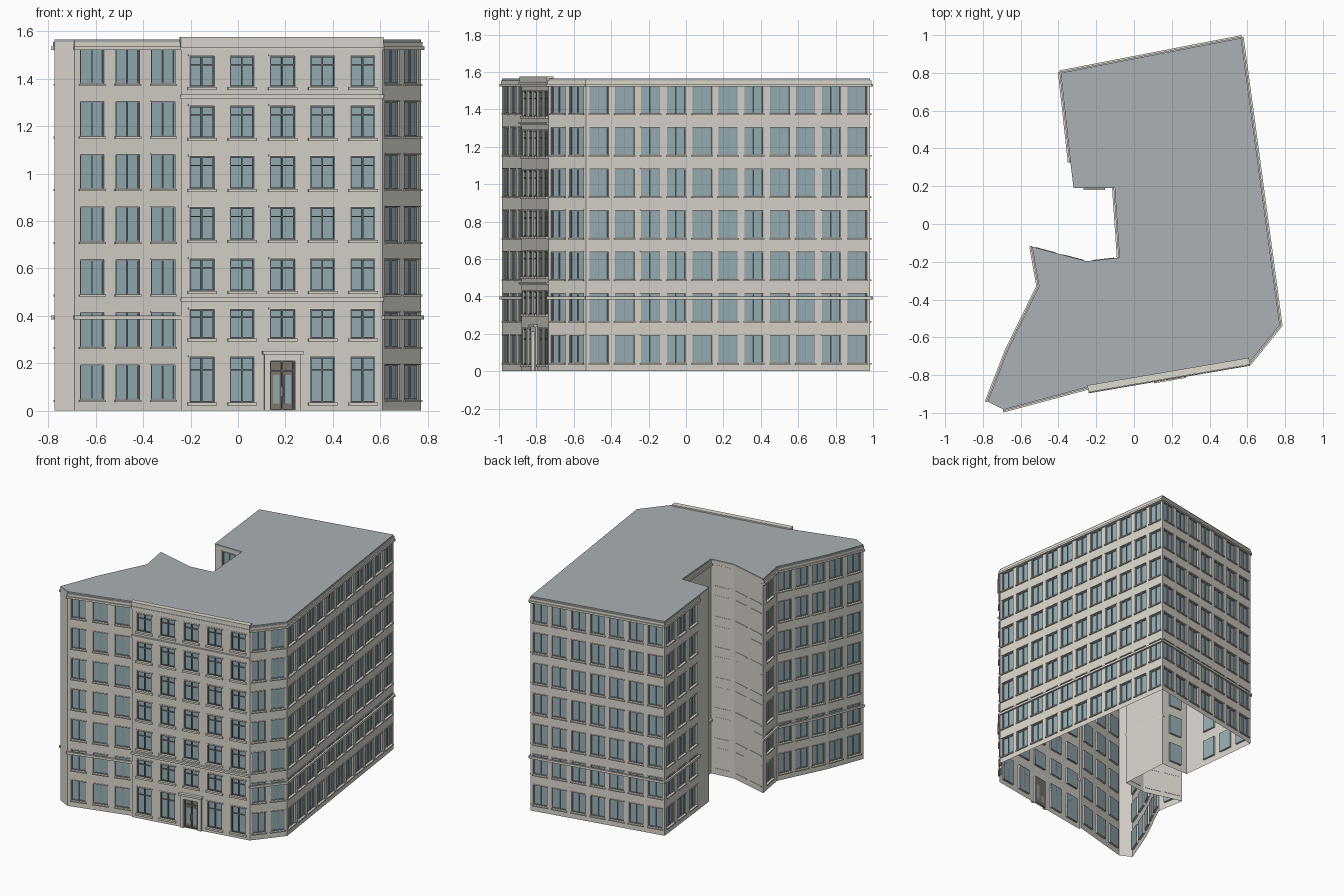
import bpy, bmesh
from mathutils import Vector

if "Cube" in bpy.data.objects:
    bpy.data.objects.remove(bpy.data.objects["Cube"])

TOP = 1.555
COLORS = {
    "stone": (0.70, 0.67, 0.61), "trim": (0.74, 0.71, 0.64), "glass": (0.31, 0.43, 0.47),
    "dark": (0.16, 0.18, 0.18), "sash": (0.30, 0.34, 0.35), "roof": (0.40, 0.44, 0.46),
    "wood": (0.22, 0.19, 0.16), "brass": (0.65, 0.50, 0.25),
}
mats = {}
for key, c in COLORS.items():
    mats[key] = bpy.data.materials.new(key)
    mats[key].diffuse_color = (*c, 1)

# One mesh per building part, filled as the walls are laid out
PARTS = {
    "walls": "stone", "window_glass": "glass", "side_window_frames": "sash",
    "entrance_window_frames": "dark", "window_sills": "trim", "window_lintels": "trim",
    "string_course": "trim", "cornice": "trim", "roof": "roof", "bay_mouldings": "trim",
    "door_surround": "trim", "door": "wood", "door_handles": "brass",
}
bms = {name: bmesh.new() for name in PARTS}


class Wall:
    """A vertical sheet from a to b; u runs along it, o is outward offset."""

    def __init__(self, a, b):
        self.a = Vector((*a, 0))
        d = Vector((*b, 0)) - self.a
        self.L = d.length
        self.d = d.normalized()
        self.n = Vector((self.d.y, -self.d.x, 0))

    def p(self, u, z, o=0.0):
        return self.a + self.d * u + self.n * o + Vector((0, 0, z))

    def quad(self, part, *pts):
        bm = bms[part]
        bm.faces.new([bm.verts.new(self.p(*q)) for q in pts])

    def sheet(self, part, u0, u1, z0, z1, o=0.0):
        if z1 - z0 > 1e-5 and u1 - u0 > 1e-5:
            self.quad(part, (u0, z0, o), (u1, z0, o), (u1, z1, o), (u0, z1, o))

    def box(self, part, u0, u1, z0, z1, o0, o1):
        bm = bms[part]
        lo = [bm.verts.new(self.p(u, z0, o)) for u, o in ((u0, o1), (u1, o1), (u1, o0), (u0, o0))]
        hi = [bm.verts.new(self.p(u, z1, o)) for u, o in ((u0, o1), (u1, o1), (u1, o0), (u0, o0))]
        bm.faces.new(hi)
        bm.faces.new(lo[::-1])
        for i in range(4):
            j = (i + 1) % 4
            bm.faces.new((lo[j], hi[j], hi[i], lo[i])[::-1])

    def opening(self, u0, u1, z0, z1, depth, glass):
        """Four reveals and a recessed back pane."""
        ring = [(u0, z0), (u1, z0), (u1, z1), (u0, z1)]
        for i in range(4):
            a, b = ring[i], ring[(i + 1) % 4]
            self.quad("walls", (*a, 0), (*b, 0), (*b, -depth), (*a, -depth))
        self.sheet(glass, u0, u1, z0, z1, -depth)

    def frame(self, part, u0, u1, z0, z1, t, o0, o1, transom=None):
        m = (u0 + u1) / 2
        for a, b in ((u0, u0 + t), (m - t / 2, m + t / 2), (u1 - t, u1)):
            self.box(part, a, b, z0, z1, o0, o1)
        rails = [(z0, z0 + t), (z1 - t, z1)]
        if transom:
            zt = z0 + (z1 - z0) * transom
            rails.append((zt - t / 2, zt + t / 2))
        for a, b in rails:
            self.box(part, u0 + t, u1 - t, a, b, o0, o1 - 0.001)

    def build(self, columns, top=TOP):
        """columns: list of (u0, u1, [(z0, z1, back part)])"""
        u = 0
        for u0, u1, holes in columns:
            self.sheet("walls", u, u0, 0, top)
            z = 0
            for z0, z1, back in holes:
                self.sheet("walls", u0, u1, z, z0)
                self.opening(u0, u1, z0, z1, 0.014, back)
                z = z1
            self.sheet("walls", u0, u1, z, top)
            u = u1
        self.sheet("walls", u, self.L, 0, top)


FLOORS = [(0.045 + 0.2222 * i, 0.192 + 0.2222 * i) for i in range(7)]


def ordinary_wall(a, b, n, trim=True, blind=False):
    w = Wall(a, b)
    pitch = w.L / n if n else 0
    half = min(0.052, pitch * 0.37)
    cols = []
    for k in range(n):
        c = (k + 0.5) * pitch
        u0, u1 = c - half, c + half
        cols.append((u0, u1, [] if blind else [(z0, z1, "window_glass") for z0, z1 in FLOORS]))
        for z0, z1 in FLOORS:
            if not blind:
                w.frame("side_window_frames", u0, u1, z0, z1, 0.005, -0.014, -0.007)
            out = 0.003 if blind else 0.009
            w.box("window_sills", u0 - 0.005, u1 + 0.005, z0 - 0.008, z0, 0, out)
            w.box("window_lintels", u0 - 0.004, u1 + 0.004, z1, z1 + 0.005, 0, out * 0.5)
    w.build(cols)
    if trim:
        w.box("string_course", -0.004, w.L + 0.004, 0.384, 0.400, 0, 0.013)
        w.box("cornice", -0.004, w.L + 0.004, 1.522, 1.536, 0, 0.014)
        w.box("cornice", -0.002, w.L + 0.002, 1.536, TOP, 0, 0.006)


# Outline counter-clockwise: x, y, then windows / trim / blind for the wall that follows
OUTLINE = [
    ((-0.775, -0.94), 0, False, False), ((-0.69, -0.983), 3, True, False),
    ((-0.24, -0.862), 0, False, False), ((-0.24, -0.88), "bay", True, False),
    ((0.61, -0.735), 2, True, False), ((0.772, -0.535), 11, True, False),
    ((0.567, 0.985), 7, True, False), ((-0.388, 0.80), 3, True, False),
    ((-0.337, 0.33), 0, False, False), ((-0.32, 0.19), 1, False, False),
    ((-0.102, 0.19), 2, True, True), ((-0.077, -0.178), 1, False, True),
    ((-0.25, -0.197), 2, False, True), ((-0.54, -0.12), 1, True, False),
    ((-0.503, -0.33), 3, True, False), ((-0.67, -0.67), 2, True, False),
]
pts = [o[0] for o in OUTLINE]
for i, (a, n, trim, blind) in enumerate(OUTLINE):
    if n != "bay":
        ordinary_wall(a, pts[(i + 1) % len(pts)], n, trim, blind)

# Entrance bay: five window columns with the door in the middle
bay = Wall(pts[3], pts[4])
bay_z = [(0.035, 0.225), (0.305, 0.427), (0.505, 0.64), (0.72, 0.857),
         (0.935, 1.072), (1.15, 1.285), (1.365, 1.495)]
cols = []
for k in range(5):
    c = 0.089 + 0.1722 * k
    u0, u1 = c - 0.053, c + 0.053
    holes = [(z0, z1, "window_glass") for z0, z1 in bay_z]
    if k == 2:
        holes[0] = (0.0, 0.21, "door")
    cols.append((u0, u1, holes))
    for f, (z0, z1) in enumerate(bay_z):
        if k == 2 and f == 0:
            continue
        bay.frame("entrance_window_frames", u0, u1, z0, z1, 0.006, -0.014, -0.005, 0.72)
        bay.box("window_sills", u0 - 0.009, u1 + 0.009, z0 - 0.013, z0, 0, 0.013)
        bay.box("window_lintels", u0 - 0.006, u1 + 0.006, z1, z1 + 0.008, 0, 0.004)
bay.build(cols, 1.565)

# Bay mouldings: string courses, crowning cornice and parapet
for z0, z1, out in ((0.460, 0.468, 0.010), (0.468, 0.478, 0.016), (1.315, 1.322, 0.008),
                    (1.322, 1.333, 0.014), (1.520, 1.532, 0.006), (1.532, 1.545, 0.014)):
    bay.box("bay_mouldings", -0.003, bay.L + 0.003, z0, z1, 0, out)
bay.box("bay_mouldings", -0.003, bay.L + 0.003, 1.545, 1.576, -0.027, 0.010)

# Door with surround, hood, glazed leaves and handles
c = bay.L / 2 + 0.002
for s in (-1, 1):
    a, b = sorted((c + s * 0.053, c + s * 0.078))
    bay.box("door_surround", a, b, 0, 0.225, 0, 0.012)
    a, b = sorted((c + s * 0.010, c + s * 0.038))
    bay.box("window_glass", a, b, 0.03, 0.15, -0.014, -0.008)
    a, b = sorted((c + s * 0.004, c + s * 0.007))
    bay.box("door_handles", a, b, 0.06, 0.10, -0.008, 0.001)
bay.box("door_surround", c - 0.078, c + 0.078, 0.21, 0.236, 0, 0.012)
bay.box("door_surround", c - 0.086, c + 0.086, 0.236, 0.251, 0, 0.022)
bay.frame("entrance_window_frames", c - 0.053, c + 0.053, 0, 0.21, 0.006, -0.014, -0.005, 0.8)

# Flat roof slab following the outline
bm = bms["roof"]
lo = [bm.verts.new((*p, TOP)) for p in pts]
hi = [bm.verts.new((*p, 1.566)) for p in pts]
bm.faces.new(hi)
for i in range(len(pts)):
    j = (i + 1) % len(pts)
    bm.faces.new((lo[i], lo[j], hi[j], hi[i]))

# Turn every part into an object
for name, mat in PARTS.items():
    me = bpy.data.meshes.new(name)
    bms[name].to_mesh(me)
    bms[name].free()
    me.materials.append(mats[mat])
    bpy.context.collection.objects.link(bpy.data.objects.new(name, me))

for m in bpy.data.materials:
    if m.users and not m.is_grease_pencil:
        m.use_nodes = True
        m.node_tree.nodes["Principled BSDF"].inputs["Base Color"].default_value = m.diffuse_color
